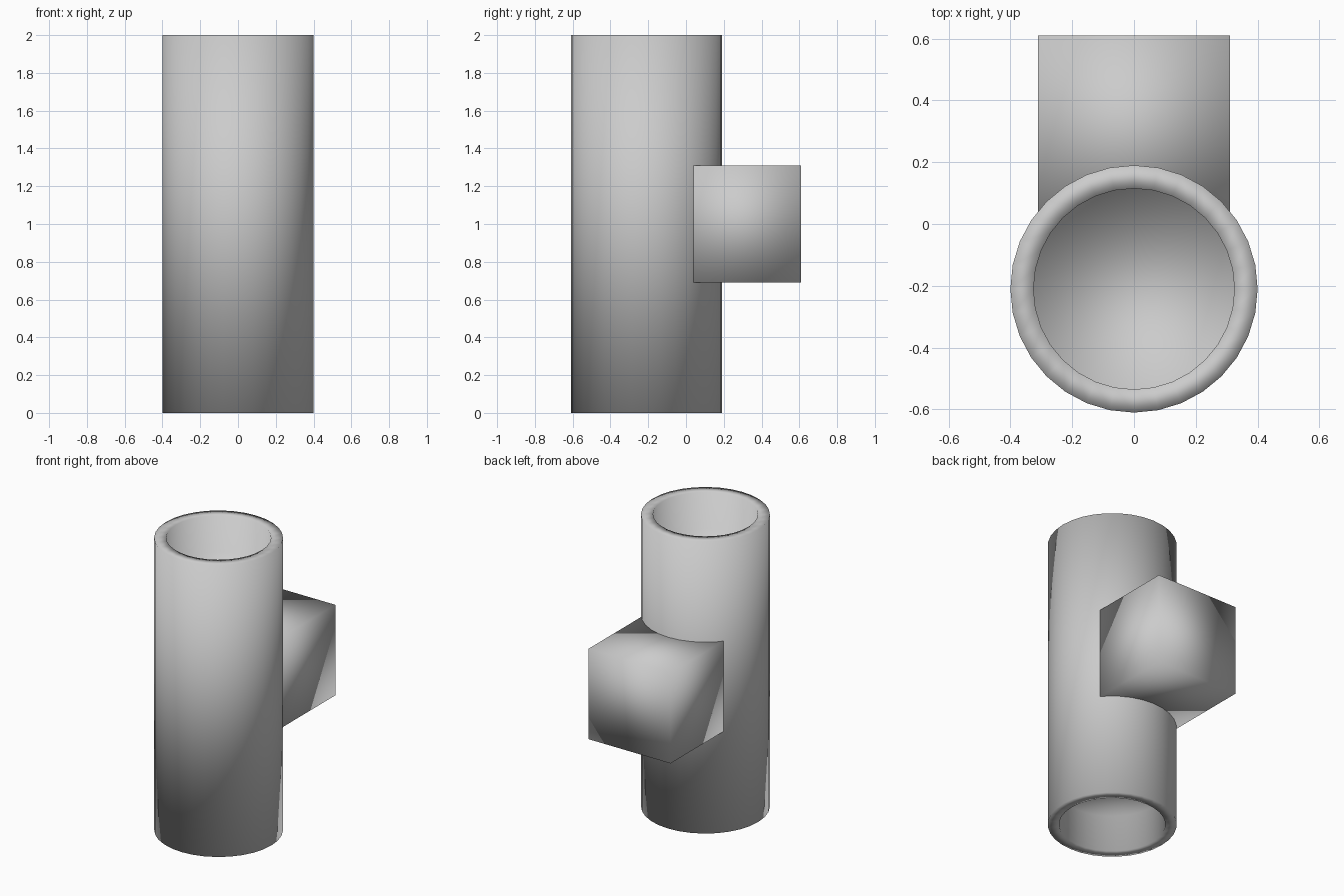
import bpy, bmesh
from math import cos, sin, tau

if "Cube" in bpy.data.objects:
    bpy.data.objects.remove(bpy.data.objects["Cube"])

SIDES = 32
CENTER_Y = -0.21


def finish(name, bm):
    bmesh.ops.recalc_face_normals(bm, faces=bm.faces)
    for f in bm.faces:
        f.smooth = True
    mesh = bpy.data.meshes.new(name)
    bm.to_mesh(mesh)
    bm.free()
    obj = bpy.data.objects.new(name, mesh)
    bpy.context.collection.objects.link(obj)
    return obj


# Upright tube with a recessed floor in each end: (radius, z) rings, top to bottom
profile = [(0.325, 1.75), (0.325, 2.0), (0.40, 2.0),
           (0.40, 0.0), (0.33, 0.0), (0.33, 0.25)]
bm = bmesh.new()
rings = [[bm.verts.new((r * cos(tau * i / SIDES),
                        CENTER_Y + r * sin(tau * i / SIDES), z))
          for i in range(SIDES)] for r, z in profile]
for a, b in zip(rings, rings[1:]):
    for i in range(SIDES):
        j = (i + 1) % SIDES
        bm.faces.new((a[i], a[j], b[j], b[i]))
bm.faces.new(rings[0])
bm.faces.new(rings[-1])
finish("tube_body", bm)

# Square block set into the back of the tube
bm = bmesh.new()
bmesh.ops.create_cube(bm, size=0.62)
bmesh.ops.translate(bm, verts=bm.verts, vec=(0, 0.30, 1.0))
finish("rear_block", bm)
